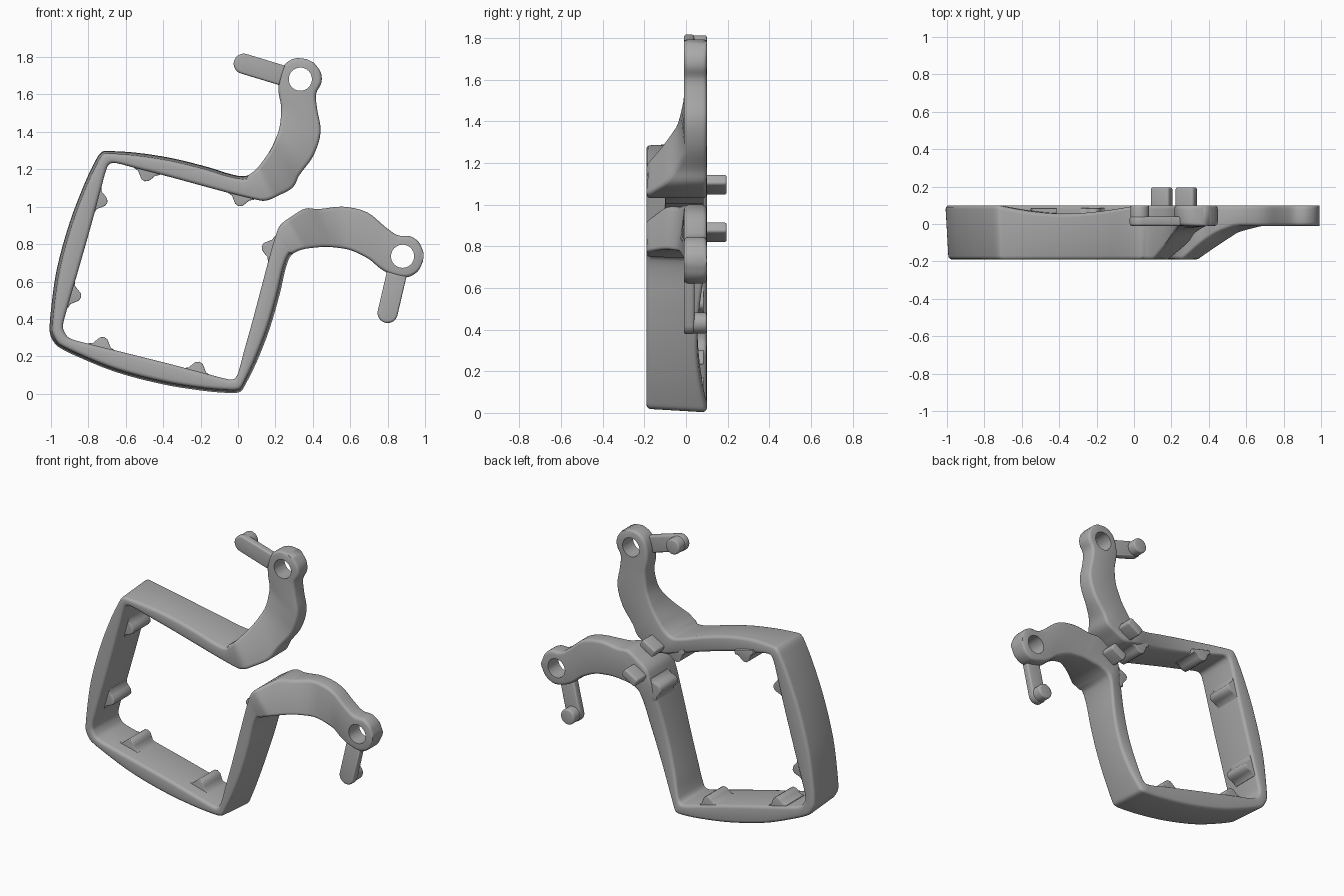
import bpy, bmesh, math
from mathutils import Vector, Matrix

cube = bpy.data.objects.get("Cube")
if cube:
    bpy.data.objects.remove(cube, do_unlink=True)

grey = bpy.data.materials.new("plain grey")
grey.use_nodes = True
COLOUR = (0.4, 0.4, 0.4, 1)
grey.diffuse_color = COLOUR
grey.node_tree.nodes["Principled BSDF"].inputs["Base Color"].default_value = COLOUR

# Diagonal symmetry axis in the x-z plane
ORIGIN = Vector((0.605, 1.2075))
AXIS = Vector((math.cos(math.radians(30)), math.sin(math.radians(30))))
BACK, ARM_FRONT, FRAME_FRONT = 0.1, -0.01, -0.19


def along(p):
    return (p - ORIGIN).dot(AXIS)


def reflect(p):
    r = p - ORIGIN
    return ORIGIN + 2 * r.dot(AXIS) * AXIS - r


def finish(name, bm, angle=40):
    bmesh.ops.recalc_face_normals(bm, faces=bm.faces)
    mesh = bpy.data.meshes.new(name)
    bm.to_mesh(mesh)
    bm.free()
    mesh.materials.append(grey)
    obj = bpy.data.objects.new(name, mesh)
    bpy.context.collection.objects.link(obj)
    smooth(obj, angle)
    return obj


def smooth(obj, angle=40):
    bpy.ops.object.select_all(action='DESELECT')
    obj.select_set(True)
    bpy.context.view_layer.objects.active = obj
    bpy.ops.object.shade_smooth_by_angle(angle=math.radians(angle))


def extrude_profile(name, points, y0, y1, bevel=0.0):
    """Prism along y from an x-z outline."""
    bm = bmesh.new()
    face = bm.faces.new([bm.verts.new((p.x, y0, p.y)) for p in points])
    ext = bmesh.ops.extrude_face_region(bm, geom=[face])
    moved = [v for v in ext["geom"] if isinstance(v, bmesh.types.BMVert)]
    bmesh.ops.translate(bm, verts=moved, vec=(0, y1 - y0, 0))
    if bevel:
        rims = [e for e in bm.edges if abs(e.verts[0].co.y - e.verts[1].co.y) < 1e-5]
        bmesh.ops.bevel(bm, geom=rims, offset=bevel, segments=3, profile=0.5, affect='EDGES')
    return finish(name, bm)


def circle(centre, radius, start=0.0, sweep=math.tau, steps=32):
    return [centre + radius * Vector((math.cos(start + sweep * i / steps), math.sin(start + sweep * i / steps)))
            for i in range(steps if sweep == math.tau else steps + 1)]


# Half of the band: (outer x, outer z, inner x, inner z), from the axis corner to the eyelet
HALF = [
    (-.99, .285, -.925, .324), (-.96, .25, -.9, .297), (-.85, .195, -.83, .275),
    (-.65, .115, -.62, .223), (-.4, .05, -.36, .158), (-.18, .015, -.15, .102),
    (-.04, .004, -.05, .077), (.012, .01, -.02, .08), (.032, .035, 0, .11),
    (.1, .17, .03, .22), (.17, .35, .075, .38), (.225, .54, .12, .55),
    (.255, .67, .165, .72), (.285, .74, .2, .84), (.34, .77, .225, .9),
    (.4, .78, .29, .95), (.46, .785, .36, .99), (.51, .783, .43, .987),
    (.6, .768, .56, 1), (.7, .72, .69, .97), (.76, .67, .79, .89),
    (.82, .637, .855, .847), (.9, .622, .92, .842), (.96, .653, .967, .81), (.99, .71, .992, .755),
]


def smooth_path(pts, steps=4):
    """Hermite curve with tangents scaled to each span."""
    n = len(pts)
    tan = [(pts[min(i + 1, n - 1)] - pts[max(i - 1, 0)]).normalized() for i in range(n)]
    out = []
    for i in range(n - 1):
        a, b = pts[i], pts[i + 1]
        size = (b - a).length
        for k in range(steps):
            t = k / steps
            h = t * t * (3 - 2 * t)
            out.append(a.lerp(b, h) + size * (t * (1 - t) ** 2 * tan[i] - t * t * (1 - t) * tan[i + 1]))
    return out + [pts[-1]]


RAMP = [(-.44, FRAME_FRONT), (-.32, -.1), (-.25, -.045), (-.16, ARM_FRONT)]


def front_y(p):
    """Front surface, sloping back from the frame to the thin arms."""
    a = along(p)
    if a <= RAMP[0][0]:
        return FRAME_FRONT
    for (a0, y0), (a1, y1) in zip(RAMP, RAMP[1:]):
        if a < a1:
            return y0 + (y1 - y0) * (a - a0) / (a1 - a0)
    return ARM_FRONT


def back_y(p):
    """Back surface, scooped along the two walls nearest the arms."""
    t = min(max((along(p) + 1.12) / 0.58, 0), 1)
    return BACK - 0.045 * math.sin(math.pi * t)


def band_section(o, i):
    """Rounded rectangular section between an outer and an inner point."""
    side = i - o
    width = side.length
    side = side / width
    r = min(0.02, width * 0.35)
    draft = 0.015 if along(o) < -0.5 else 0
    ring = []
    for near, front, start in ((1, 1, 180), (0, 1, 270), (0, 0, 0), (1, 0, 90)):
        for k in range(4):
            ang = math.radians(start + 30 * k)
            d = (r if near else width - r) + r * math.cos(ang)
            p = o + side * (d + (draft if near and front else 0))
            y = front_y(p) + r if front else back_y(p) - r
            ring.append((p.x, y + r * math.sin(ang), p.y))
    return ring


# Open frame with both arms as one continuous band
outer = [Vector(h[:2]) for h in HALF]
inner = [Vector(h[2:]) for h in HALF]
outer = smooth_path([reflect(p) for p in outer[:0:-1]] + outer)
inner = smooth_path([reflect(p) for p in inner[:0:-1]] + inner)
bm = bmesh.new()
rings = [[bm.verts.new(c) for c in band_section(o, i)] for o, i in zip(outer, inner)]
count = len(rings[0])
for ra, rb in zip(rings, rings[1:]):
    for k in range(count):
        j = (k + 1) % count
        bm.faces.new((ra[k], ra[j], rb[j], rb[k]))
bm.faces.new(rings[0])
bm.faces.new(rings[-1])
frame = finish("frame_with_arms", bm)

EYELET = Vector((0.88, 0.735))
TIP = Vector((0.8, 0.432))
PEG = Vector((0.28, 0.867))


def same(p):
    return p


# Eyelet holes through both arms
for centre in (EYELET, reflect(EYELET)):
    cutter = extrude_profile("hole_cutter", circle(centre, 0.062), -0.3, 0.3)
    cutter.hide_render = True
    mod = frame.modifiers.new("eyelet_hole", 'BOOLEAN')
    mod.operation, mod.solver, mod.object = 'DIFFERENCE', 'EXACT', cutter
    bpy.context.view_layer.objects.active = frame
    bpy.ops.object.modifier_apply(modifier=mod.name)
    bpy.data.objects.remove(cutter, do_unlink=True)
smooth(frame)

# Fingers with round end pins, and locating pegs on the back
for label, place in (("lower", same), ("upper", reflect)):
    way = (Vector((0.845, 0.625)) - TIP).normalized()
    heading = math.atan2(way.y, way.x)
    across = Vector((-way.y, way.x)) * 0.054
    root = TIP + way * 0.215
    capsule = [root - across, root + across] + circle(TIP, 0.054, heading + math.pi / 2, math.pi, 16)
    extrude_profile(label + "_finger", [place(p) for p in capsule], ARM_FRONT, 0.04, 0.012)
    extrude_profile(label + "_finger_pin", [place(p) for p in circle(TIP, 0.05)], 0.0, BACK, 0.01)
    normal = Vector((-AXIS.y, AXIS.x))
    corners = []
    for k, (u, v) in enumerate(((1, 1), (-1, 1), (-1, -1), (1, -1))):
        c = PEG + AXIS * u * 0.042 + normal * v * 0.014
        corners += circle(c, 0.014, math.radians(30 + 90 * k), math.pi / 2, 4)
    extrude_profile(label + "_back_peg", [place(p) for p in corners], 0.05, 0.195, 0.01)

# Grip ridges inside the frame: wall point and wall direction in degrees
BELL = [(-.07, -.025), (-.07, 0), (-.048, .008), (-.034, .028), (-.02, .046), (0, .053)]
BELL += [(-x, z) for x, z in BELL[-2::-1]]


def ridge(name, centre, angle, place):
    turn = Matrix.Rotation(math.radians(angle), 2)
    pts = [place(centre + turn @ Vector(b)) for b in BELL]
    extrude_profile(name, pts, -0.1, 0.085, 0.005)


for n, (x, z, angle) in enumerate(((-.73, .252, -15), (-.22, .12, -15), (.178, .775, 75))):
    for label, place in (("lower", same), ("upper", reflect)):
        ridge(f"{label}_grip_ridge_{n + 1}", Vector((x, z)), angle, place)
ridge("top_grip_ridge", Vector((-.485, 1.187)), 165, same)
